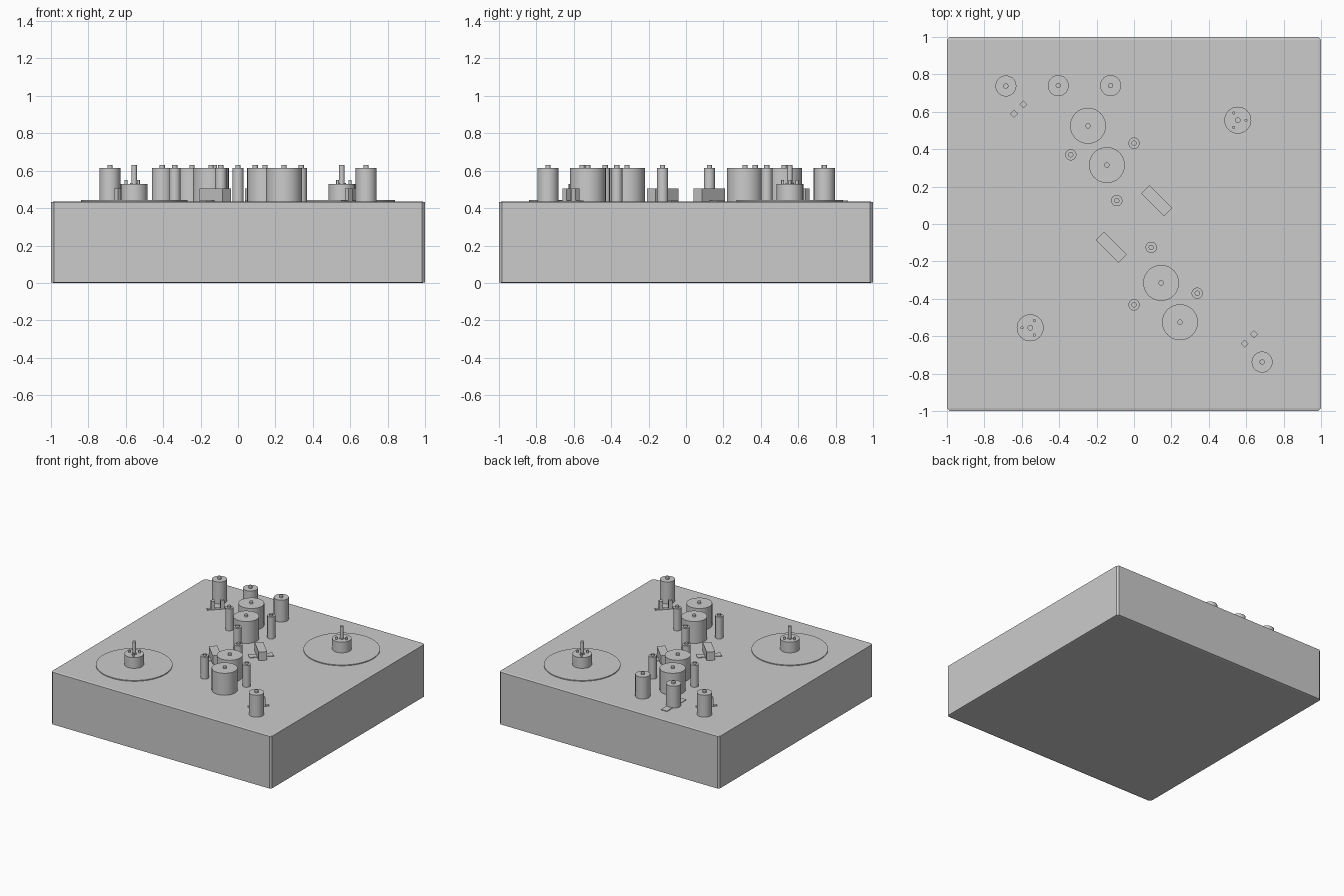
import bpy, math
from mathutils import Matrix, Vector

if "Cube" in bpy.data.objects:
    bpy.data.objects.remove(bpy.data.objects["Cube"], do_unlink=True)

GREY = (0.6, 0.6, 0.6, 1)
grey = bpy.data.materials.new("plain_grey")
grey.use_nodes = True
grey.diffuse_color = GREY
grey.node_tree.nodes["Principled BSDF"].inputs["Base Color"].default_value = GREY

DECK = 0.435


def finish(name):
    ob = bpy.context.object
    ob.name = name
    ob.data.materials.append(grey)
    return ob


def cylinder(name, x, y, radius, top, bottom=DECK, sides=32):
    bpy.ops.mesh.primitive_cylinder_add(vertices=sides, radius=radius, depth=top - bottom,
                                        location=(x, y, (top + bottom) / 2))
    bpy.ops.object.shade_smooth_by_angle(angle=math.radians(35))
    return finish(name)


def block(name, x, y, length, width, top, angle=0, bottom=DECK):
    bpy.ops.mesh.primitive_cube_add(size=1, location=(x, y, (top + bottom) / 2))
    ob = finish(name)
    ob.data.transform(Matrix.Diagonal((length, width, top - bottom, 1)))
    ob.rotation_euler.z = math.radians(angle)
    return ob


def roller(name, x, y, radius, pin=0.014):
    cylinder(name, x, y, radius, 0.615)
    cylinder(name + "_pin", x, y, pin, 0.63, 0.61, 16)


# Cabinet: chamfer is flattened with the box
bpy.ops.mesh.primitive_cube_add(size=2, location=(0, 0, DECK / 2))
cabinet = finish("cabinet")
bevel = cabinet.modifiers.new("chamfer", "BEVEL")
bevel.width = 0.015
bevel.segments = 1
cabinet.scale.z = DECK / 2

# Each half of the deck is the other half turned half a circle
for s, side in ((1, "back"), (-1, "front")):
    # Reel platter, hub, spindle and drive pins
    x, y = 0.555 * s, 0.555 * s
    cylinder(side + "_platter", x, y, 0.285, DECK + 0.007, sides=64)
    cylinder(side + "_hub", x, y, 0.072, 0.53)
    cylinder(side + "_collar", x, y, 0.022, 0.534, 0.52, 16)
    cylinder(side + "_spindle", x, y, 0.0145, 0.63, 0.52, 16)
    for k in range(3):
        a = 2 * math.pi * k / 3
        cylinder(side + "_drive_pin", x + 0.044 * s * math.cos(a),
                 y + 0.044 * s * math.sin(a), 0.008, 0.55, 0.52, 12)

    # Large drums, thin guide posts and corner roller
    for px, py in ((-0.246, 0.525), (-0.145, 0.315)):
        roller(side + "_drum", px * s, py * s, 0.096)
    for px, py in ((0, 0.432), (-0.338, 0.37), (-0.092, 0.125)):
        roller(side + "_guide_post", px * s, py * s, 0.03)
    roller(side + "_roller", -0.685 * s, 0.738 * s, 0.056)

    # Head block across a flat mounting strip
    x, y = 0.122 * s, 0.124 * s
    block(side + "_head_block", x, y, 0.172, 0.064, 0.505, -45)
    block(side + "_head_strip", x, y, 0.184, 0.056, DECK + 0.005, 45)

    # Narrow strip with a pair of upright jaws
    x, y = -0.617 * s, 0.615 * s
    block(side + "_jaw_strip", x, y, 0.16, 0.03, DECK + 0.005, 45)
    for d in (-0.025, 0.025):
        block(side + "_jaw", x + d, y + d, 0.03, 0.03, 0.505, 45)

# Two more rollers at the back, one on a flat tension arm
roller("tension_roller", -0.405, 0.74, 0.056)
block("tension_arm", -0.405, 0.74, 0.054, 0.25, DECK + 0.005)
roller("spare_roller", -0.125, 0.74, 0.056)
